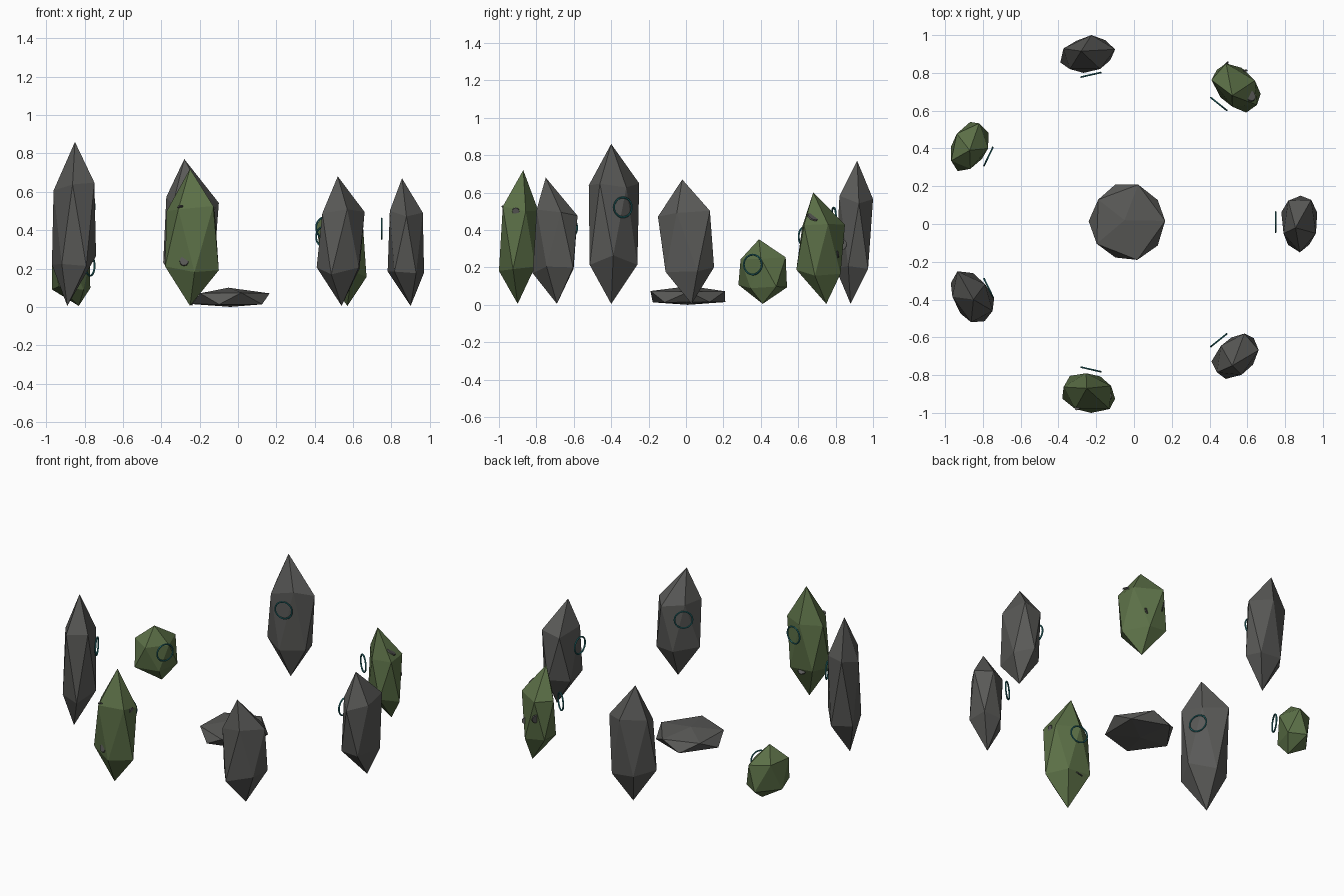
import bpy, bmesh, math, random
from mathutils import Matrix, Vector
from mathutils.bvhtree import BVHTree

cube = bpy.data.objects.get("Cube")
if cube:
    bpy.data.objects.remove(cube)
random.seed(4)


def make_material(name, rgb):
    mat = bpy.data.materials.new(name)
    mat.use_nodes = True
    mat.diffuse_color = (*rgb, 1)
    mat.node_tree.nodes["Principled BSDF"].inputs["Base Color"].default_value = (*rgb, 1)
    return mat


stone_grey = make_material("stone_grey", (0.10, 0.10, 0.095))
moss_green = make_material("moss_green", (0.105, 0.16, 0.062))
rune_teal = make_material("rune_teal", (0.025, 0.19, 0.2))


def finish(bm, name, mat):
    mesh = bpy.data.meshes.new(name)
    bm.to_mesh(mesh)
    bm.free()
    mesh.materials.append(mat)
    obj = bpy.data.objects.new(name, mesh)
    bpy.context.collection.objects.link(obj)
    return obj


def faceted_rock(low, high, apex, foot, turn, stretch, jitter):
    """Icosahedron stretched along one direction and fitted to a box."""
    bm = bmesh.new()
    bmesh.ops.create_icosphere(bm, subdivisions=1, radius=1)
    tips = sorted(bm.verts, key=lambda v: v.co.z)
    bottom, top = tips[0], tips[-1]
    for v in tips[1:-1]:
        v.co += Vector([random.uniform(-jitter, jitter) for _ in range(3)])
    bm.transform(Matrix.Rotation(turn, 4, 'Z') @ Matrix.Diagonal((stretch, 1, 1, 1)))
    for axis in range(3):
        values = [v.co[axis] for v in bm.verts]
        least, most = min(values), max(values)
        for v in bm.verts:
            t = (v.co[axis] - least) / (most - least)
            v.co[axis] = low[axis] + t * (high[axis] - low[axis])
    top.co.xy, bottom.co.xy = apex, foot
    return bm


def spot(tree, name, origin, direction, radius):
    """Thin bare patch laid on the first face met along a direction."""
    aim = Vector(direction).normalized()
    hit, normal, _, _ = tree.ray_cast(Vector(origin) - aim * 3, aim)
    if hit is None:
        return
    if normal.dot(aim) > 0:
        normal = -normal
    bm = bmesh.new()
    bmesh.ops.create_cone(bm, cap_ends=True, segments=12, radius1=radius,
                          radius2=radius * 0.9, depth=0.006)
    bm.transform(Matrix.Translation(hit) @ normal.to_track_quat('Z', 'Y').to_matrix().to_4x4())
    finish(bm, name, stone_grey)


def ring(name, location, angle, radius=0.053, tube=0.005):
    bpy.ops.mesh.primitive_torus_add(
        major_radius=radius, minor_radius=tube, major_segments=24, minor_segments=6,
        location=location, rotation=(0, math.pi / 2, angle))
    obj = bpy.context.object
    obj.name = name
    obj.data.materials.append(rune_teal)


# Standing stones: x range, y range, height, apex, foot, mossy
STONES = [
    ((.78, .97), (-.15, .15), .67, (.855, -.02), (.90, .03), False),
    ((.41, .67), (.59, .85), .60, (.52, .68), (.57, .75), True),
    ((-.39, -.10), (.80, 1), .77, (-.28, .915), (-.24, .88), False),
    ((-.97, -.77), (.28, .54), .35, (-.87, .39), (-.83, .41), True),
    ((-.97, -.74), (-.52, -.25), .86, (-.85, -.40), (-.89, -.40), False),
    ((-.38, -.10), (-1, -.79), .72, (-.25, -.87), (-.25, -.90), True),
    ((.41, .66), (-.82, -.58), .68, (.52, -.75), (.54, -.69), False),
]
# Bare patches by stone: ray point, ray direction, radius
SPOTS = {
    1: [((0, .68, .47), (-1, 0, 0), .033),
        ((.56, .72, .32), (.56, -.83, 0), .03),
        ((.52, .72, .27), (-.57, -.82, 0), .02)],
    5: [((-.28, 0, .24), (0, 1, 0), .027),
        ((-.30, 0, .52), (0, 1, 0), .015),
        ((0, -.91, .50), (-1, 0, 0), .02),
        ((-.26, 0, .20), (0, -1, 0), .025)],
}
HUB = Vector((-.05, .01))

for i, (xs, ys, height, apex, foot, mossy) in enumerate(STONES):
    angle = i * math.tau / len(STONES)
    bm = faceted_rock((xs[0], ys[0], .005), (xs[1], ys[1], height), apex, foot,
                      angle - math.pi / 2, 1.5, .07)
    tree = BVHTree.FromBMesh(bm)
    finish(bm, f"standing_stone_{i + 1}", moss_green if mossy else stone_grey)
    for n, (origin, direction, radius) in enumerate(SPOTS.get(i, [])):
        spot(tree, f"bare_patch_{i + 1}_{n + 1}", origin, direction, radius)
    # Floating ring on the inner side
    inner = HUB + 0.8 * Vector((math.cos(angle), math.sin(angle)))
    ring(f"ring_{i + 1}", (inner.x, inner.y, height * .6 + .005), angle)

# Low slab in the middle
slab = faceted_rock((-.24, -.19, 0), (.165, .21, .10), (-.05, .02), (-.04, .01), 0, 1, .04)
for v in slab.verts:
    if v.co.z < .05:
        v.co.z *= .5
finish(slab, "centre_slab", stone_grey)
